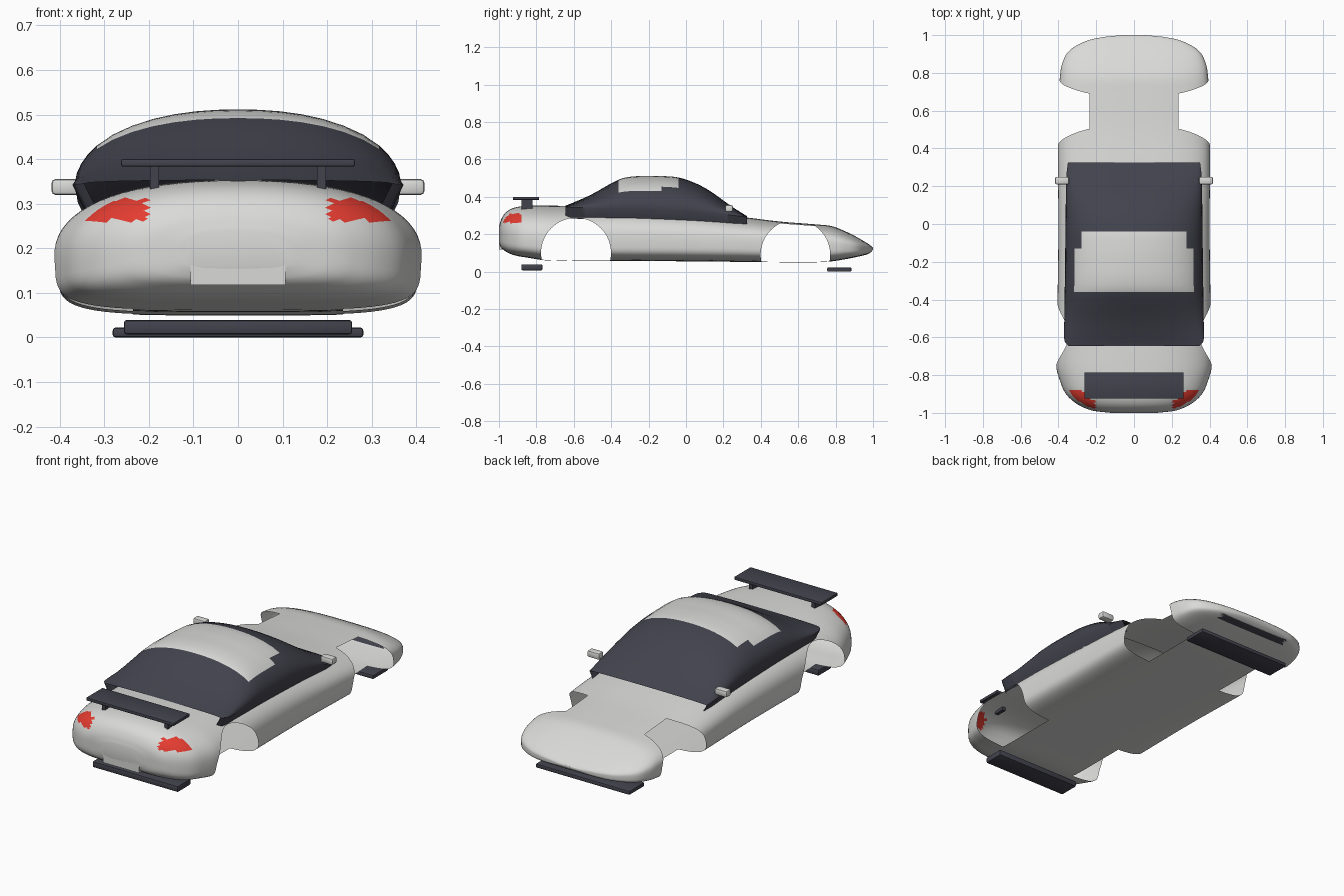
import bpy, bmesh, math
from mathutils import Matrix

if "Cube" in bpy.data.objects:
    bpy.data.objects.remove(bpy.data.objects["Cube"])


def material(name, rgb):
    m = bpy.data.materials.new(name)
    m.diffuse_color = (*rgb, 1)
    m.use_nodes = True
    m.node_tree.nodes["Principled BSDF"].inputs["Base Color"].default_value = m.diffuse_color
    return m


SILVER = material("silver paint", (0.70, 0.70, 0.69))
DARK = material("dark trim", (0.055, 0.055, 0.075))
RED = material("red lamp", (0.78, 0.045, 0.03))


def refine(stations, steps):
    """Smooth in-between stations (Hermite curve through rows keyed by y)."""
    def slope(i, k):
        a, b = stations[max(i - 1, 0)], stations[min(i + 1, len(stations) - 1)]
        return (b[k] - a[k]) / (b[0] - a[0])
    rows = []
    for i in range(len(stations) - 1):
        p, q = stations[i], stations[i + 1]
        h = q[0] - p[0]
        for s in range(steps):
            t = s / steps
            row = [p[0] + h * t]
            for k in range(1, len(p)):
                row.append((2*t**3 - 3*t*t + 1) * p[k] + (t**3 - 2*t*t + t) * h * slope(i, k)
                           + (3*t*t - 2*t**3) * q[k] + (t**3 - t*t) * h * slope(i + 1, k))
            rows.append(row)
    return rows + [list(stations[-1])]


def finish(bm, name, mats, angle=40):
    me = bpy.data.meshes.new(name)
    bm.to_mesh(me)
    bm.free()
    ob = bpy.data.objects.new(name, me)
    bpy.context.collection.objects.link(ob)
    for m in mats:
        me.materials.append(m)
    bpy.ops.object.select_all(action='DESELECT')
    ob.select_set(True)
    bpy.context.view_layer.objects.active = ob
    if angle:
        bpy.ops.object.shade_smooth_by_angle(angle=math.radians(angle))
    return ob


def loft(rings, closed):
    bm = bmesh.new()
    vs = [[bm.verts.new(p) for p in r] for r in rings]
    n = len(vs[0])
    for a, b in zip(vs, vs[1:]):
        for j in range(n if closed else n - 1):
            k = (j + 1) % n
            bm.faces.new((a[j], a[k], b[k], b[j]))
    if closed:
        bm.faces.new(vs[0])
        bm.faces.new(vs[-1])
    bmesh.ops.recalc_face_normals(bm, faces=bm.faces)
    return bm


def box(name, x, y, z, mat, bevel=0.004):
    bm = bmesh.new()
    bmesh.ops.create_cube(bm, size=1)
    for v in bm.verts:
        v.co = [r[0] + (c + 0.5) * (r[1] - r[0]) for r, c in zip((x, y, z), v.co)]
    if bevel:
        bmesh.ops.bevel(bm, geom=bm.edges[:], offset=bevel, segments=2, affect='EDGES', profile=0.5)
    return finish(bm, name, [mat], 35)


# Body: y, half width, bottom, widest height, top
BODY = [(-1.0, .12, .155, .2, .24), (-.99, .21, .13, .2, .275), (-.97, .27, .112, .19, .31),
        (-.94, .32, .095, .185, .333), (-.9, .36, .083, .18, .346), (-.85, .385, .075, .175, .352),
        (-.75, .413, .06, .17, .353), (-.6, .41, .058, .17, .35), (-.4, .405, .057, .168, .343),
        (0, .40, .055, .165, .322), (.3, .403, .052, .16, .292), (.5, .402, .05, .15, .268),
        (.7, .397, .05, .145, .252), (.78, .392, .055, .142, .243), (.85, .38, .066, .138, .216),
        (.92, .34, .08, .13, .181), (.97, .25, .093, .125, .151), (.99, .16, .105, .123, .137),
        (1.0, .06, .117, .122, .127)]


def body_ring(y, hw, zb, zm, zt, seg=72):
    upper = 2.4 + 0.4 * min(max((y + 0.7) / 0.4, 0), 1)
    ring = []
    for i in range(seg):
        a = 2 * math.pi * i / seg
        c, s = math.cos(a), math.sin(a)
        n, h = (upper, zt - zm) if s >= 0 else (4.5, zm - zb)
        ring.append((hw * math.copysign(abs(c) ** (2 / n), c), y,
                     zm + h * math.copysign(abs(s) ** (2 / n), s)))
    return ring


body = finish(loft([body_ring(*r) for r in refine(BODY, 5)], True), "body_shell",
              [SILVER, RED, DARK], 0)

# Wheel openings
WELLS = [(-.588, .1, .187), (.585, .09, .186)]
INNER = 0.235
bm = bmesh.new()
for y, z, r in WELLS:
    for side in (-1, 1):
        bmesh.ops.create_cone(bm, cap_ends=True, segments=64, radius1=r, radius2=r, depth=0.4,
                              matrix=Matrix.Translation((side * (INNER + 0.2), y, z))
                              @ Matrix.Rotation(math.pi / 2, 4, 'Y'))
cutter = finish(bm, "wheel_cutter", [], 0)
cutter.hide_render = True
mod = body.modifiers.new("wells", 'BOOLEAN')
mod.operation, mod.solver, mod.object = 'DIFFERENCE', 'EXACT', cutter
bpy.context.view_layer.objects.active = body
bpy.ops.object.modifier_apply(modifier=mod.name)
bpy.data.objects.remove(cutter)


def is_lining(f):
    """Faces left by the cutters, and the skin hidden below the cabin."""
    c, n = f.calc_center_median(), f.normal
    if abs(c.x) < 0.3 and -0.58 < c.y < 0.2 and n.z > 0.5:
        return True
    for y, z, r in WELLS:
        if all(abs(abs(v.co.x) - INNER) < 1e-4 for v in f.verts) and abs(c.y - y) < r:
            return True
        if abs(n.x) < 0.01 and all(abs(math.hypot(v.co.y - y, v.co.z - z) - r) < 6e-4 for v in f.verts):
            return True
    return False


bm = bmesh.new()
bm.from_mesh(body.data)
bm.normal_update()
bmesh.ops.delete(bm, geom=[f for f in bm.faces if is_lining(f)], context='FACES')
for f in bm.faces:
    c = f.calc_center_median()
    f.material_index = 0
    # tail lamps and nose intake
    if c.y < -0.88 and 0.205 < abs(c.x) < 0.34 and 0.262 < c.z < 0.31:
        f.material_index = 1
    elif 0.93 < c.y < 0.972 and abs(c.x) < 0.21 and f.normal.z < -0.3:
        f.material_index = 2
bm.to_mesh(body.data)
bm.free()
bpy.ops.object.select_all(action='DESELECT')
body.select_set(True)
bpy.context.view_layer.objects.active = body
bpy.ops.object.shade_smooth_by_angle(angle=math.radians(40))

# Cabin: y, half width, base, top
CABIN = [(-.645, .345, .345, .353), (-.62, .368, .344, .362), (-.51, .369, .34, .41),
         (-.36, .367, .335, .492), (-.29, .366, .333, .508), (-.2, .365, .33, .511),
         (-.13, .364, .327, .511), (-.04, .363, .323, .503), (.05, .362, .319, .473),
         (.13, .361, .313, .43), (.2, .36, .307, .38), (.26, .358, .30, .338),
         (.325, .35, .291, .297)]
HALF = [0, .13, .26, .39, .52, .65, .767, .863, .92, .96, .985, 1]


def cabin_ring(y, hw, base, top):
    half = [(hw * u, y, base + (top - base) * (1 - u ** 2.2) ** (1 / 2.2)) for u in HALF]
    half.append((hw - 0.03, y, base - 0.06))
    return [(-x, yy, z) for x, yy, z in reversed(half[1:])] + half


bm = loft([cabin_ring(*r) for r in refine(CABIN, 4)], False)
if sum(f.normal.z for f in bm.faces) < 0:
    bmesh.ops.reverse_faces(bm, faces=bm.faces[:])
for f in bm.faces:
    c = f.calc_center_median()
    # roof panel
    if -0.36 < c.y < -0.04 and abs(c.x) < (0.315 if c.y < -0.13 else 0.28):
        f.material_index = 1
finish(bm, "cabin", [DARK, SILVER], 50)

# Rear wing, plates and mirrors
box("rear_wing", (-.262, .262), (-.925, -.785), (.383, .4), DARK)
for side, tag in ((-1, "left"), (1, "right")):
    box("wing_post_" + tag, (side * .187 - .01, side * .187 + .01), (-.88, -.82), (.32, .39), DARK, 0)
    box("mirror_" + tag, sorted((side * .345, side * .418)), (.21, .25), (.32, .355), SILVER, .008)
box("rear_lower_plate", (-.256, .256), (-.88, -.768), (.007, .039), DARK, .006)
box("front_lower_plate", (-.281, .281), (.755, .885), (0, .022), DARK, .006)
box("number_plate", (-.107, .107), (-1.0, -.95), (.118, .167), SILVER, 0)
